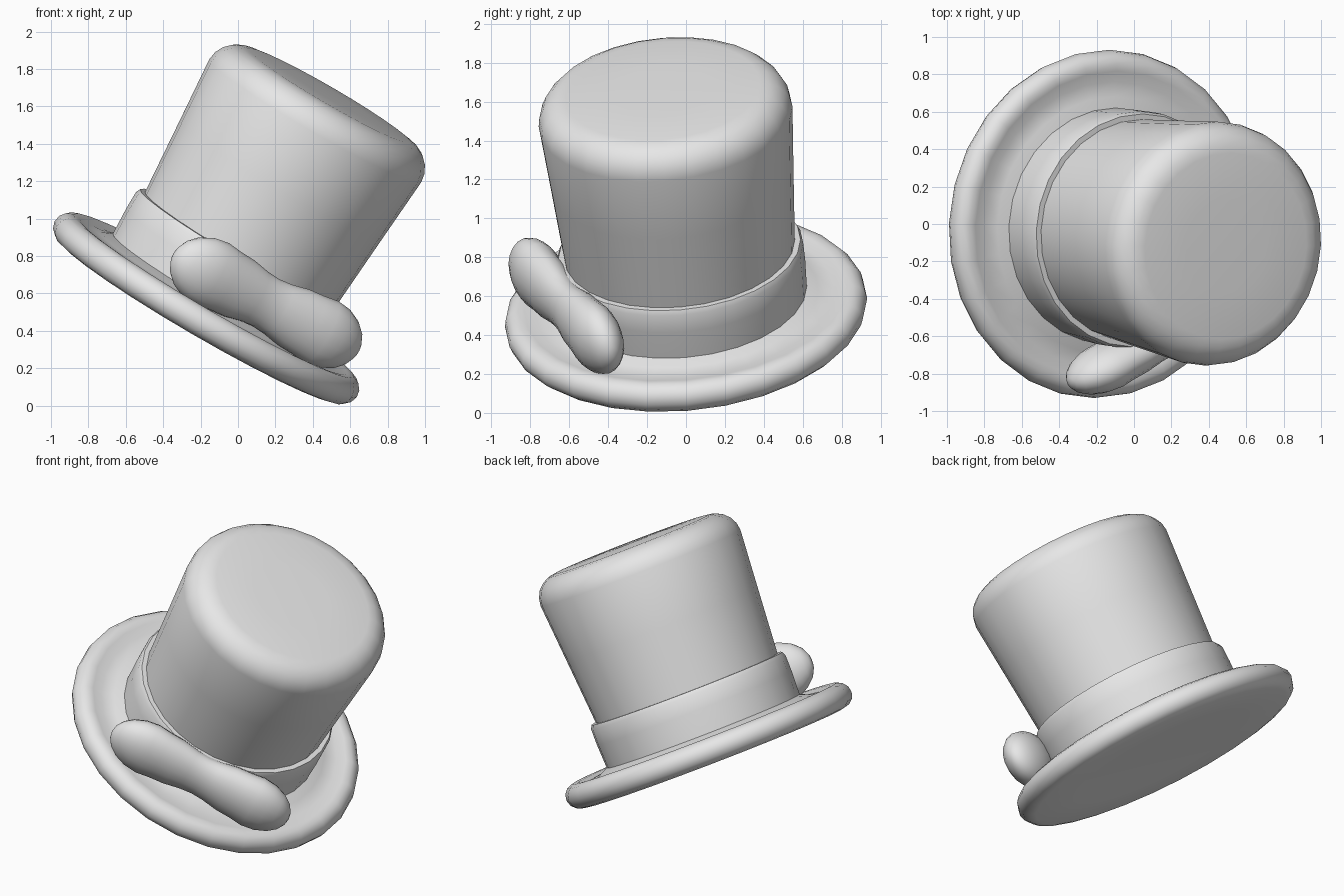
import bpy, bmesh, math
from mathutils import Matrix, Vector

cube = bpy.data.objects.get("Cube")
if cube:
    bpy.data.objects.remove(cube, do_unlink=True)

felt = bpy.data.materials.new("light_grey")
felt.use_nodes = True
felt.diffuse_color = (0.8, 0.8, 0.8, 1)
felt.node_tree.nodes["Principled BSDF"].inputs["Base Color"].default_value = (0.8, 0.8, 0.8, 1)


def frame(x, y, z, origin):
    """Matrix whose axes are x, y, z, placed at origin."""
    return Matrix.Translation(origin) @ Matrix((x, y, z)).transposed().to_4x4()


def arc(cr, cz, radius, start, end, steps):
    """Profile points (r, z) on an arc, angles in degrees."""
    angles = [math.radians(start + (end - start) * i / steps) for i in range(steps + 1)]
    return [(cr + radius * math.cos(a), cz + radius * math.sin(a)) for a in angles]


def lathe(name, profile, matrix, sides, sharp=50):
    """Spin an (r, z) profile around local z."""
    bm = bmesh.new()
    verts = [bm.verts.new((r, 0, z)) for r, z in profile]
    edges = [bm.edges.new(pair) for pair in zip(verts, verts[1:])]
    bmesh.ops.spin(bm, geom=verts + edges, cent=(0, 0, 0), axis=(0, 0, 1),
                   angle=math.tau, steps=sides)
    bmesh.ops.remove_doubles(bm, verts=bm.verts[:], dist=0.0005)
    bmesh.ops.recalc_face_normals(bm, faces=bm.faces[:])
    mesh = bpy.data.meshes.new(name)
    bm.to_mesh(mesh)
    bm.free()
    mesh.materials.append(felt)
    obj = bpy.data.objects.new(name, mesh)
    bpy.context.collection.objects.link(obj)
    obj.matrix_world = matrix
    bpy.ops.object.select_all(action='DESELECT')
    obj.select_set(True)
    bpy.context.view_layer.objects.active = obj
    bpy.ops.object.shade_smooth_by_angle(angle=math.radians(sharp))


# Tilted hat frame, with its origin in the middle of the brim
up = Vector((0.5, -0.09, 0.86)).normalized()
across = Vector((0, 1, 0)).cross(up).normalized()
hat = frame(across, up.cross(across), up, Vector((-0.17, 0, 0.52)))

# Brim: flat underneath, rolled rim, shallow dish rising to the crown
lathe("brim", [(0, -0.075), (0.6, -0.08)] + arc(0.855, 0, 0.08, -90, 110, 7)
      + [(0.77, 0.06), (0.69, 0.07), (0.62, 0.1), (0.5, 0.1)], hat, 28)

# Crown: flares slightly upwards to a rounded top edge
lathe("crown", [(0.57, 0.05), (0.595, 0.37), (0.627, 0.8)]
      + arc(0.5, 1.165, 0.155, 0, 90, 5) + [(0.25, 1.325), (0, 1.328)], hat, 28)

# Hat band: ring with a softened top lip
lathe("hat_band", [(0.56, 0.07), (0.632, 0.09), (0.638, 0.25), (0.637, 0.35),
                   (0.625, 0.375), (0.58, 0.375)], hat, 28)

# Bow: two rounded lobes with a narrower waist, flattened against the band
half = [(0.145, 0), (0.152, 0.08), (0.172, 0.18)]
for degrees in (-20, 0, 20, 40, 58, 75, 90):
    a = math.radians(degrees)
    half.append((0.19 * math.cos(a), 0.36 + 0.245 * math.sin(a)))
profile = [(r, -z) for r, z in reversed(half[1:])] + half
along = Vector((0.6, 0.29, -0.3))
along = (along - up * along.dot(up)).normalized()
bow = frame(up, along.cross(up), along, Vector((0.15, -0.615, 0.55)))
lathe("bow", profile, bow @ Matrix.Diagonal((1, 0.68, 1, 1)), 18, 80)
